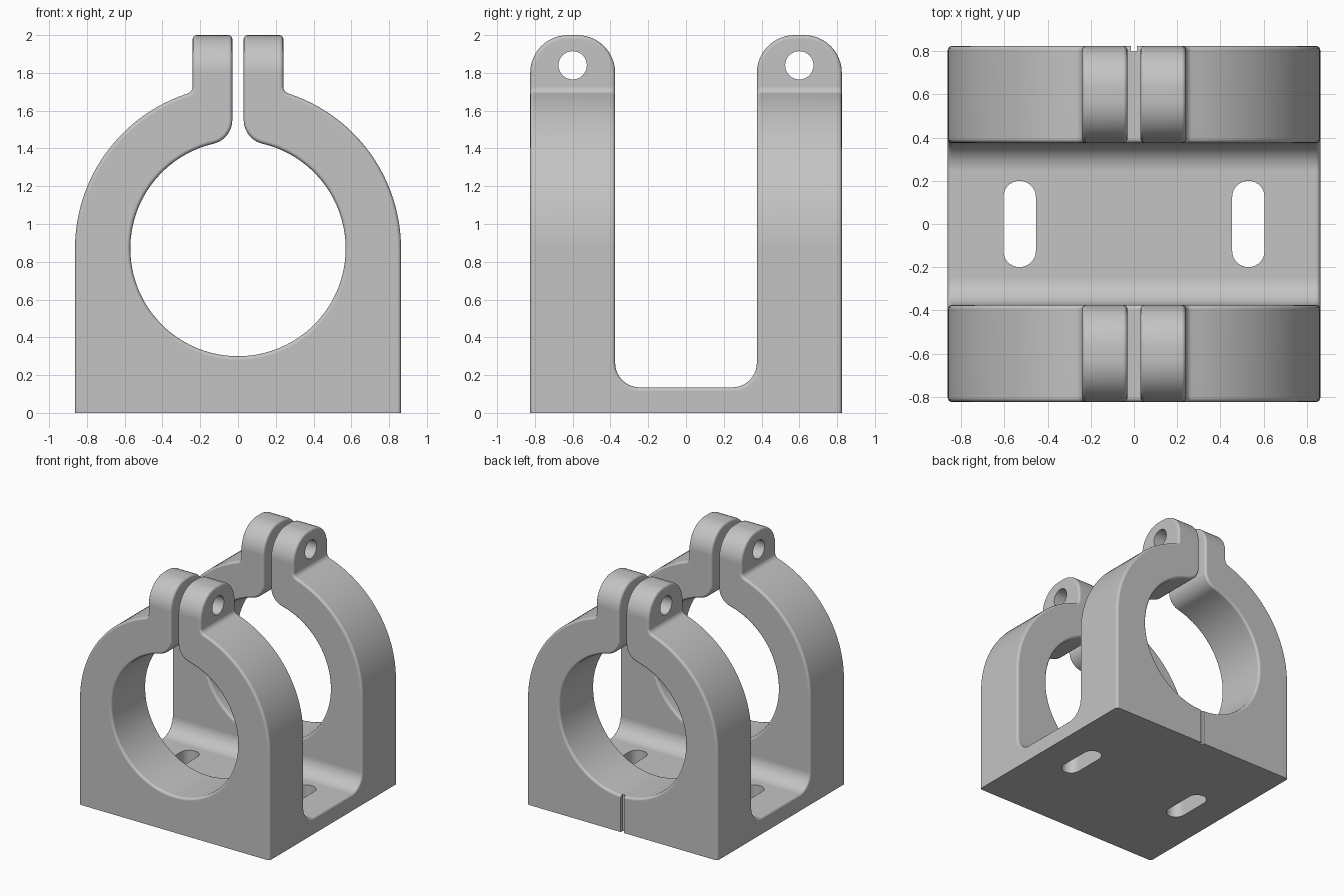
import bpy, bmesh
from math import sin, cos, atan2, sqrt, radians, degrees
from mathutils import Vector

cube = bpy.data.objects.get("Cube")
if cube:
    bpy.data.objects.remove(cube, do_unlink=True)

grey = bpy.data.materials.new("plain grey")
grey.use_nodes = True
colour = (0.55, 0.55, 0.55, 1)
grey.diffuse_color = colour
grey.node_tree.nodes["Principled BSDF"].inputs["Base Color"].default_value = colour

# Main sizes
RING_Z, OUTER, BORE = 0.87, 0.863, 0.57
LUG_X, SLIT_X = 0.24, 0.03
DEPTH, INNER, FLOOR = 0.825, 0.375, 0.135


def arc(u, v, r, start, end, steps):
    angles = [radians(start + (end - start) * i / steps) for i in range(steps + 1)]
    return [(u + r * cos(a), v + r * sin(a)) for a in angles]


def mirrored(half):
    return half + [(-u, v) for u, v in reversed(half) if abs(u) > 1e-5]


def prism(name, outline, axis, low, high):
    """Extrude a closed outline along one axis."""
    def place(u, v, w):
        return {"x": (w, u, v), "y": (u, w, v), "z": (u, v, w)}[axis]
    bm = bmesh.new()
    face = bm.faces.new([bm.verts.new(place(u, v, low)) for u, v in outline])
    side = bmesh.ops.extrude_face_region(bm, geom=[face])["geom"]
    moved = [g for g in side if isinstance(g, bmesh.types.BMVert)]
    bmesh.ops.translate(bm, verts=moved, vec=Vector(place(0, 0, high - low)))
    bmesh.ops.recalc_face_normals(bm, faces=bm.faces)
    mesh = bpy.data.meshes.new(name)
    bm.to_mesh(mesh)
    bm.free()
    mesh.materials.append(grey)
    obj = bpy.data.objects.new(name, mesh)
    bpy.context.collection.objects.link(obj)
    return obj


def combine(target, tool, operation):
    """Apply a boolean and discard the tool."""
    tool.hide_render = True
    mod = target.modifiers.new("cut", "BOOLEAN")
    mod.object, mod.operation, mod.solver = tool, operation, "EXACT"
    bpy.context.view_layer.update()
    bpy.context.view_layer.objects.active = target
    bpy.ops.object.modifier_apply(modifier=mod.name)
    bpy.data.objects.remove(tool, do_unlink=True)


# Front outline: body, ring, lugs, slit and bore
def tangent_centre(x, distance):
    z = sqrt(distance ** 2 - x ** 2)
    return RING_Z + z, degrees(atan2(z, x))


neck, lip = 0.04, 0.13
neck_z, neck_a = tangent_centre(LUG_X + neck, OUTER + neck)
lip_z, lip_a = tangent_centre(SLIT_X + lip, BORE + lip)
front = [(OUTER, 0)]
front += arc(0, RING_Z, OUTER, 0, neck_a, 24)
front += arc(LUG_X + neck, neck_z, neck, neck_a + 180, 180, 8)
front += [(LUG_X, 2.1), (SLIT_X, 2.1)]
front += arc(SLIT_X + lip, lip_z, lip, 180, lip_a + 180, 10)
front += arc(0, RING_Z, BORE, lip_a, -90, 44)[1:]
# Skip the doubled joint between neck and ring
front = [p for i, p in enumerate(front)
         if i == 0 or (Vector(p) - Vector(front[i - 1])).length > 1e-5]
bracket = prism("clamp_bracket", mirrored(front), "y", -1, 1)

# Side outline: two uprights with rounded tops joined by the base
top, fillet = 0.2, 0.13
side = [(0, FLOOR)]
side += arc(INNER - fillet, FLOOR + fillet, fillet, -90, 0, 10)
side += arc(INNER + top, 2 - top, top, 180, 90, 12)
side += arc(DEPTH - top, 2 - top, top, 90, 0, 12)
side += [(DEPTH, -0.1)]
combine(bracket, prism("side_shape", mirrored(side), "x", -1.2, 1.2), "INTERSECT")

# Round every sharp edge except those around the underside
bm = bmesh.new()
bm.from_mesh(bracket.data)
bmesh.ops.remove_doubles(bm, verts=bm.verts, dist=1e-5)
sharp = [e for e in bm.edges
         if len(e.link_faces) == 2 and e.calc_face_angle() > radians(35)
         and max(v.co.z for v in e.verts) > 0.01]
bmesh.ops.bevel(bm, geom=sharp, offset=0.02, segments=3, profile=0.5,
                affect="EDGES", clamp_overlap=False)
bm.to_mesh(bracket.data)
bm.free()

# Bolt holes through the lugs and slots in the base
for s in (-1, 1):
    hole = arc(s * 0.6, 1.84, 0.075, 0, 360, 32)[:-1]
    combine(bracket, prism("bolt_hole", hole, "x", -0.5, 0.5), "DIFFERENCE")
    slot = arc(s * 0.53, 0.125, 0.075, 0, 180, 14)
    slot += arc(s * 0.53, -0.125, 0.075, 180, 360, 14)
    combine(bracket, prism("base_slot", slot, "z", -0.2, 0.25), "DIFFERENCE")

# Shallow centre mark on the back
mark = mirrored([(0.014, -0.1), (0.014, 0.5)])
combine(bracket, prism("centre_mark", mark, "y", 0.8, 1), "DIFFERENCE")

# Smooth shading with crisp flats
bpy.ops.object.select_all(action="DESELECT")
bracket.select_set(True)
bpy.context.view_layer.objects.active = bracket
bpy.ops.object.shade_smooth_by_angle(angle=radians(35))
weighted = bracket.modifiers.new("even_normals", "WEIGHTED_NORMAL")
weighted.keep_sharp = True
